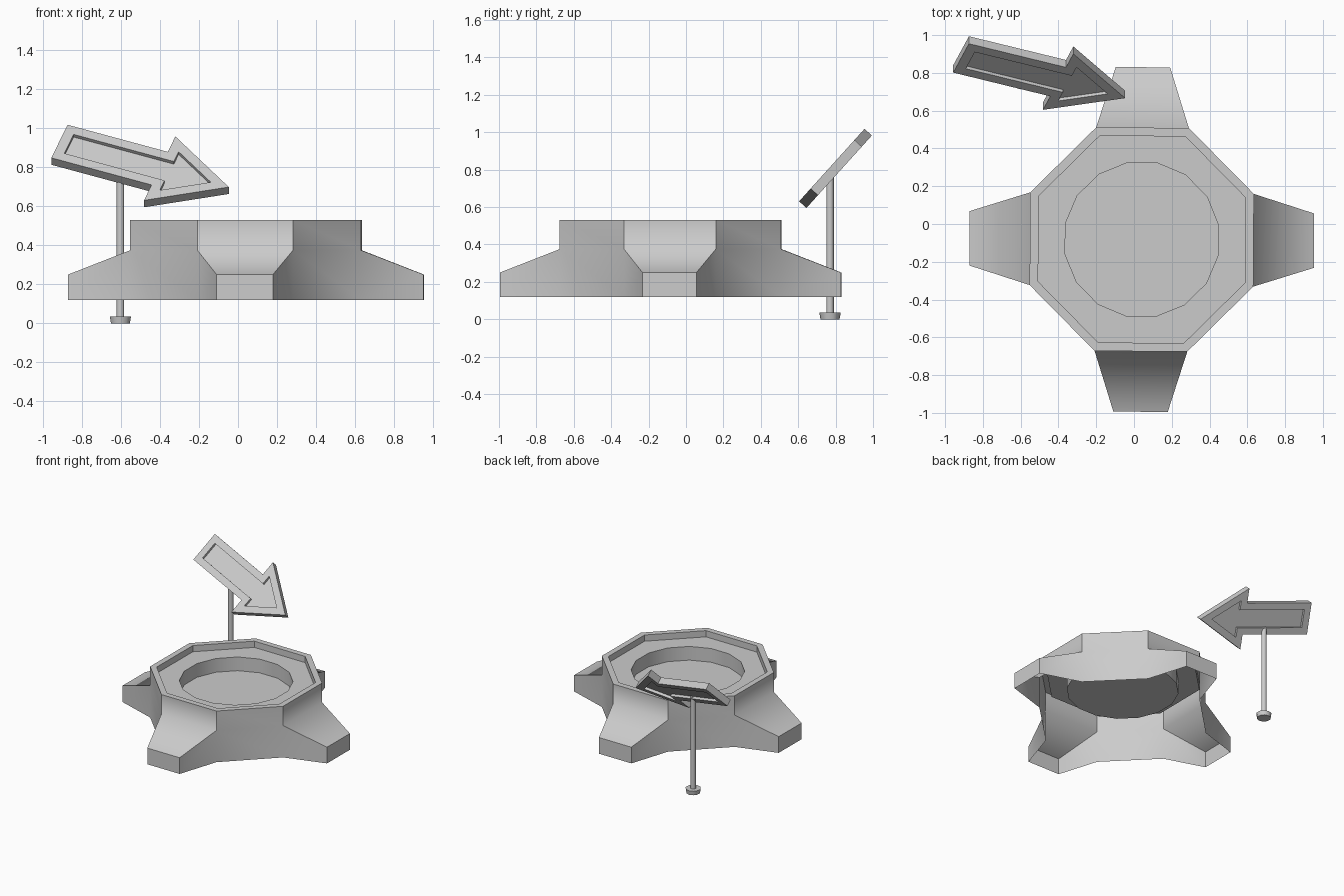
import bpy, bmesh, math
from mathutils import Matrix, Vector

if "Cube" in bpy.data.objects:
    bpy.data.objects.remove(bpy.data.objects["Cube"])


def finish(bm, name, angle=30, keep_smooth=None):
    """Shade smooth with marked sharp edges and link the object."""
    for f in bm.faces:
        f.smooth = True
    for e in bm.edges:
        sharp = len(e.link_faces) == 2 and e.calc_face_angle(0) > math.radians(angle)
        e.smooth = not sharp or bool(keep_smooth and keep_smooth(e))
    me = bpy.data.meshes.new(name)
    bm.to_mesh(me)
    bm.free()
    ob = bpy.data.objects.new(name, me)
    bpy.context.collection.objects.link(ob)
    return ob


def polar(r, deg, z):
    t = math.radians(deg)
    return Vector((r * math.cos(t), r * math.sin(t), z))


# Base: open-bottomed octagonal shell with four sloping feet
Z0, Z_FOOT, Z_JOIN, Z_TOP = 0.12, 0.25, 0.375, 0.53
Z_LEDGE, Z_FLOOR = 0.48, 0.37
C = math.cos(math.radians(22.5))
R_OUT, R_IN, R_WELL = 0.592 / C, 0.547 / C, 0.405 / math.cos(math.radians(11.25))
FOOT_R, FOOT_W = 0.912, 0.144

bm = bmesh.new()


def face(*pts):
    return bm.faces.new([bm.verts.new(p) for p in pts])


for k in range(4):
    a = 90 * k
    rot = Matrix.Rotation(math.radians(a), 3, 'Z')

    def corner(s, z):
        return polar(R_OUT, a + 22.5 * s, z)

    def toe(s, z):
        return rot @ Vector((FOOT_R, FOOT_W * s, z))

    # foot end, slope, sides and the wall panel above
    face(toe(-1, Z0), toe(1, Z0), toe(1, Z_FOOT), toe(-1, Z_FOOT))
    face(toe(-1, Z_FOOT), toe(1, Z_FOOT), corner(1, Z_JOIN), corner(-1, Z_JOIN))
    face(corner(-1, Z_JOIN), corner(1, Z_JOIN), corner(1, Z_TOP), corner(-1, Z_TOP))
    face(toe(1, Z0), corner(1, Z0), corner(1, Z_JOIN), toe(1, Z_FOOT))
    face(corner(-1, Z0), toe(-1, Z0), toe(-1, Z_FOOT), corner(-1, Z_JOIN))
    # wall between two feet
    face(corner(1, Z0), corner(3, Z0), corner(3, Z_JOIN),
         corner(3, Z_TOP), corner(1, Z_TOP), corner(1, Z_JOIN))

for k in range(8):
    a, b = 45 * k - 22.5, 45 * k + 22.5
    # raised rim and its inner wall
    face(polar(R_OUT, a, Z_TOP), polar(R_OUT, b, Z_TOP),
         polar(R_IN, b, Z_TOP), polar(R_IN, a, Z_TOP))
    face(polar(R_IN, a, Z_TOP), polar(R_IN, b, Z_TOP),
         polar(R_IN, b, Z_LEDGE), polar(R_IN, a, Z_LEDGE))
    # ledge around the round well
    w = [polar(R_WELL, 45 * k + d, Z_LEDGE) for d in (-11.25, 11.25, 33.75)]
    face(polar(R_IN, a, Z_LEDGE), polar(R_IN, b, Z_LEDGE), w[1], w[0])
    face(polar(R_IN, b, Z_LEDGE), w[2], w[1])

# well wall and floor
for k in range(16):
    a, b = 22.5 * k - 11.25, 22.5 * k + 11.25
    face(polar(R_WELL, a, Z_LEDGE), polar(R_WELL, b, Z_LEDGE),
         polar(R_WELL, b, Z_FLOOR), polar(R_WELL, a, Z_FLOOR))
face(*[polar(R_WELL, 22.5 * k - 11.25, Z_FLOOR) for k in range(16)])

bmesh.ops.remove_doubles(bm, verts=bm.verts[:], dist=1e-4)
bm.normal_update()
base = finish(bm, "base", keep_smooth=lambda e: all(abs(v.co.z - Z_JOIN) < 1e-4 for v in e.verts)
              and e.calc_length() > 0.4 and all(len(f.verts) == 4 for f in e.link_faces))
base.location = (0.041, -0.082, 0)
base.rotation_euler.z = math.radians(-0.4)

# Arrow sign: extruded outline with a recessed panel on both sides
THICK, INSET, DEPTH = 0.053, 0.052, 0.02
half = [(0, 0.1215), (0.547, 0.1215), (0.547, 0.235)]
outline = half + [(0.924, 0)] + [(x, -y) for x, y in reversed(half)]

bm = bmesh.new()
front = bm.faces.new([bm.verts.new((x, y, 0)) for x, y in reversed(outline)])
ext = bmesh.ops.extrude_face_region(bm, geom=[front], use_keep_orig=True)
bmesh.ops.translate(bm, vec=(0, 0, -THICK),
                    verts=[g for g in ext["geom"] if isinstance(g, bmesh.types.BMVert)])
bmesh.ops.recalc_face_normals(bm, faces=bm.faces[:])
caps = [f for f in bm.faces if len(f.verts) == 7]
bmesh.ops.inset_individual(bm, faces=caps, thickness=INSET, use_even_offset=True)
bm.normal_update()
for cap in caps:
    n = cap.normal.copy()
    new = bmesh.ops.extrude_discrete_faces(bm, faces=[cap])["faces"][0]
    bmesh.ops.translate(bm, vec=-n * DEPTH, verts=new.verts[:])
bm.normal_update()
sign = finish(bm, "arrow_sign")
u, v = Vector((1, 0, 0)), Vector((0, 0.670, 0.742)).normalized()
frame = Matrix((u, v, u.cross(v))).transposed().to_4x4()
sign.matrix_world = (Matrix.Translation((-0.9155, 0.878, 0.9335)) @ frame
                     @ Matrix.Rotation(math.radians(-20), 4, 'Z'))


# Post and foot disc
def post_part(name, r1, r2, z1, z2, sides):
    bm = bmesh.new()
    bmesh.ops.create_cone(bm, cap_ends=True, segments=sides, radius1=r1, radius2=r2, depth=z2 - z1)
    ob = finish(bm, name, 40)
    ob.location = (-0.603, 0.77, (z1 + z2) / 2)


post_part("sign_post", 0.02, 0.02, 0.02, 0.77, 10)
post_part("post_foot", 0.051, 0.057, 0.0, 0.035, 10)
